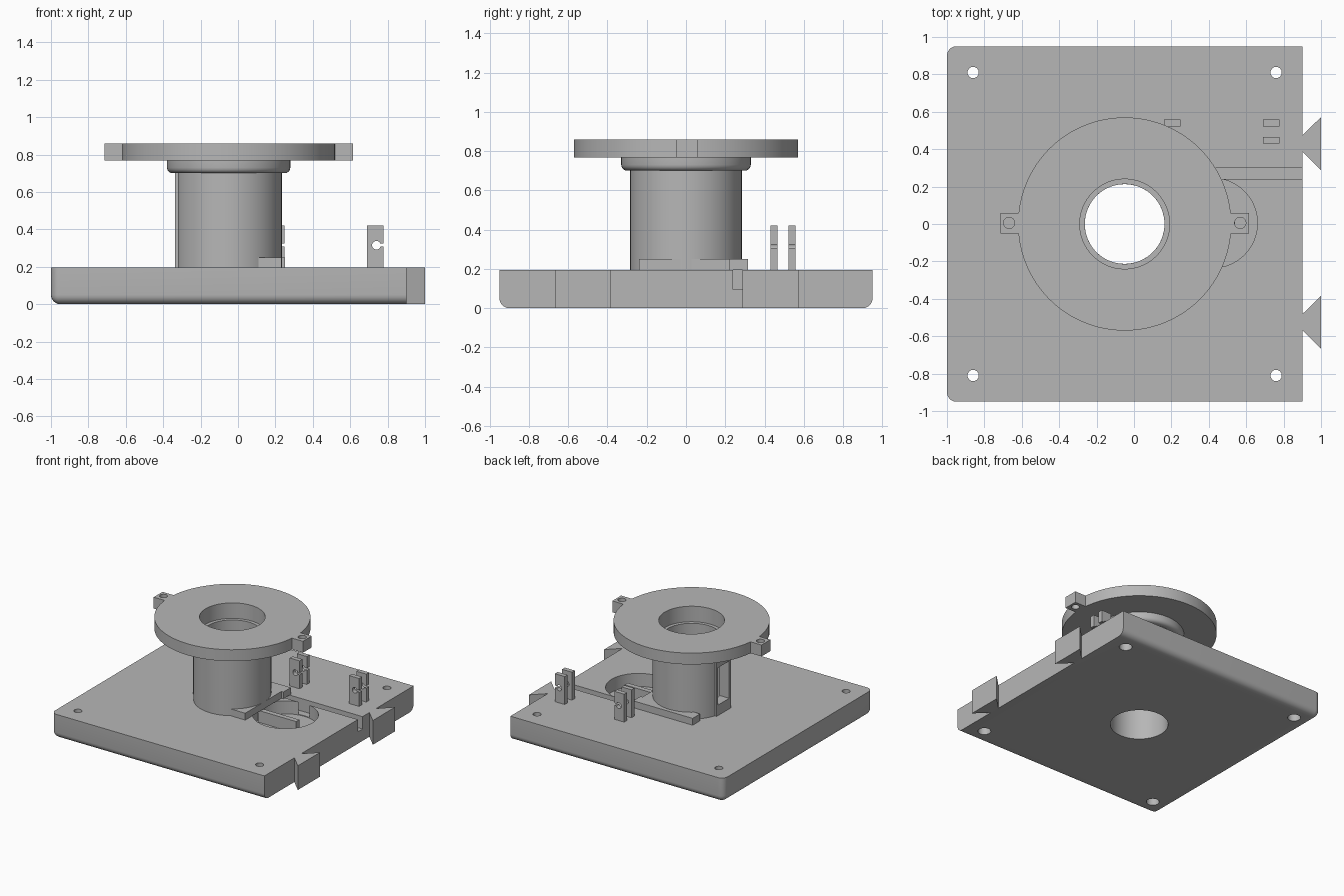
import bpy, bmesh, math
from mathutils import Matrix

cube = bpy.data.objects.get("Cube")
if cube:
    bpy.data.objects.remove(cube, do_unlink=True)

grey = bpy.data.materials.new("matte_grey")
grey.use_nodes = True
COLOUR = (0.47, 0.47, 0.47, 1)
grey.diffuse_color = COLOUR
grey.node_tree.nodes["Principled BSDF"].inputs["Base Color"].default_value = COLOUR

AXIS_X = -0.05   # spool axis
PLATE_TOP = 0.195


def make(name, bm):
    bmesh.ops.recalc_face_normals(bm, faces=bm.faces[:])
    mesh = bpy.data.meshes.new(name)
    bm.to_mesh(mesh)
    bm.free()
    mesh.materials.append(grey)
    obj = bpy.data.objects.new(name, mesh)
    bpy.context.collection.objects.link(obj)
    return obj


def add_box(bm, x, y, z):
    size = [b - a for a, b in (x, y, z)]
    mid = [(a + b) / 2 for a, b in (x, y, z)]
    mat = Matrix.Translation(mid) @ Matrix.Diagonal((*size, 1))
    return bmesh.ops.create_cube(bm, size=1, matrix=mat)["verts"]


def box(name, x, y, z):
    bm = bmesh.new()
    add_box(bm, x, y, z)
    return make(name, bm)


def cylinder(name, x, y, z, r, sides=64, along_y=False):
    bm = bmesh.new()
    mat = Matrix.Translation((x, y, (z[0] + z[1]) / 2))
    if along_y:
        mat = mat @ Matrix.Rotation(math.pi / 2, 4, "X")
    bmesh.ops.create_cone(bm, cap_ends=True, segments=sides, radius1=r, radius2=r,
                          depth=z[1] - z[0], matrix=mat)
    return make(name, bm)


def prism(name, outline, z):
    bm = bmesh.new()
    face = bm.faces.new([bm.verts.new((x, y, z[0])) for x, y in outline])
    top = bmesh.ops.extrude_face_region(bm, geom=[face])["geom"]
    bmesh.ops.translate(bm, vec=(0, 0, z[1] - z[0]),
                        verts=[g for g in top if isinstance(g, bmesh.types.BMVert)])
    return make(name, bm)


def lathe(name, profile, sides=96):
    bm = bmesh.new()
    rings = []
    for i in range(sides):
        a = 2 * math.pi * i / sides
        rings.append([bm.verts.new((AXIS_X + r * math.cos(a), r * math.sin(a), z))
                      for r, z in profile])
    n = len(profile)
    for i in range(sides):
        a, b = rings[i], rings[(i + 1) % sides]
        for j in range(n):
            k = (j + 1) % n
            bm.faces.new((a[j], b[j], b[k], a[k]))
    return make(name, bm)


def combine(obj, others, operation="DIFFERENCE"):
    for other in others:
        mod = obj.modifiers.new("cut", "BOOLEAN")
        mod.operation, mod.solver, mod.object = operation, "EXACT", other
        bpy.context.view_layer.objects.active = obj
        bpy.ops.object.modifier_apply(modifier=mod.name)
        bpy.data.objects.remove(other, do_unlink=True)


# Base plate, rounded underneath and at its left corners
bm = bmesh.new()
add_box(bm, (-1, 0.9), (-0.95, 0.95), (0, PLATE_TOP))
edges = []
for e in bm.edges:
    a, b = (v.co for v in e.verts)
    bottom = a.z < 0.01 and b.z < 0.01 and not (a.x > 0 and b.x > 0)
    left_corner = a.x < 0 and b.x < 0 and abs(a.z - b.z) > 0.1
    if bottom or left_corner:
        edges.append(e)
bmesh.ops.bevel(bm, geom=edges, offset=0.05, segments=6, profile=0.5, affect="EDGES")
plate = make("base_plate", bm)

cutters = [cylinder("bore", AXIS_X, 0, (-0.1, 0.3), 0.213),
           cylinder("round_pocket", 0.42, 0.005, (0.09, 0.3), 0.24),
           box("cable_groove", (0.2, 1), (0.24, 0.3), (0.095, 0.3))]
for x in (-0.86, 0.76):
    for y in (-0.81, 0.81):
        cutters.append(cylinder("screw_hole", x, y, (-0.1, 0.3), 0.03, 32))
        cutters.append(cylinder("counterbore", x, y, (-0.1, 0.07), 0.048, 32))
combine(plate, cutters)

# Dovetail keys on the right edge
for y in (0.43, -0.525):
    prism("dovetail_key", [(0.9, y - 0.043), (1, y - 0.142), (1, y + 0.142), (0.9, y + 0.043)],
          (0, PLATE_TOP))

# Hollow barrel with collar
collar_curve = [(0.3 + 0.03 * math.sin(t * math.pi / 8), 0.73 - 0.03 * math.cos(t * math.pi / 8))
                for t in range(5)]
barrel = lathe("barrel", [(0.213, PLATE_TOP), (0.284, PLATE_TOP), (0.284, 0.7)] + collar_curve
               + [(0.33, 0.77), (0.24, 0.77), (0.24, 0.735), (0.213, 0.735)])
frame = box("window_frame", (-0.336, -0.29), (-0.09, 0.09), (PLATE_TOP, 0.705))
combine(barrel, [frame], "UNION")
combine(barrel, [box("window", (-0.5, -0.2), (-0.07, 0.07), (0.28, 0.58))])

# Top disc with two drilled ears
lathe("top_disc", [(0.24, 0.768), (0.57, 0.768), (0.57, 0.86), (0.24, 0.86)])
for x, inner, hole in ((-0.715, -0.605, -0.668), (0.615, 0.505, 0.568)):
    ear = box("disc_ear", sorted((x, inner)), (-0.052, 0.06), (0.768, 0.86))
    combine(ear, [cylinder("ear_hole", hole, 0.006, (0.7, 0.9), 0.03, 32)])

# Low guide rails around the barrel foot, kept clear of the bore
for name, x, y in (("side_rail", (0.11, 0.2325), (-0.24, 0.31)),
                   ("back_rail", (-0.28, 0.25), (0.22, 0.315))):
    rail = box(name, x, y, (PLATE_TOP, 0.25))
    combine(rail, [cylinder("barrel_clearance", AXIS_X, 0, (0.1, 0.4), 0.25)])

# Fin lying in the round pocket
box("pocket_fin", (0.2, 0.54), (-0.03, 0.01), (0.09, 0.185))

# Two pairs of slotted clip posts
for x in (0.16, 0.69):
    for y in (0.43, 0.522):
        post = box("clip_post", (x, x + 0.088), (y, y + 0.036), (PLATE_TOP - 0.01, 0.42))
        eye = cylinder("clip_eye", x + 0.05, y, (0.215, 0.415), 0.023, 24, along_y=True)
        slot = box("clip_slot", (x + 0.05, x + 0.2), (y - 0.1, y + 0.1), (0.307, 0.325))
        combine(post, [eye, slot])

# Smooth the round walls, keep edges crisp
for obj in bpy.context.collection.objects:
    if obj.type == "MESH" and grey.name in obj.data.materials:
        bpy.ops.object.select_all(action="DESELECT")
        obj.select_set(True)
        bpy.context.view_layer.objects.active = obj
        bpy.ops.object.shade_smooth_by_angle(angle=math.radians(30))
